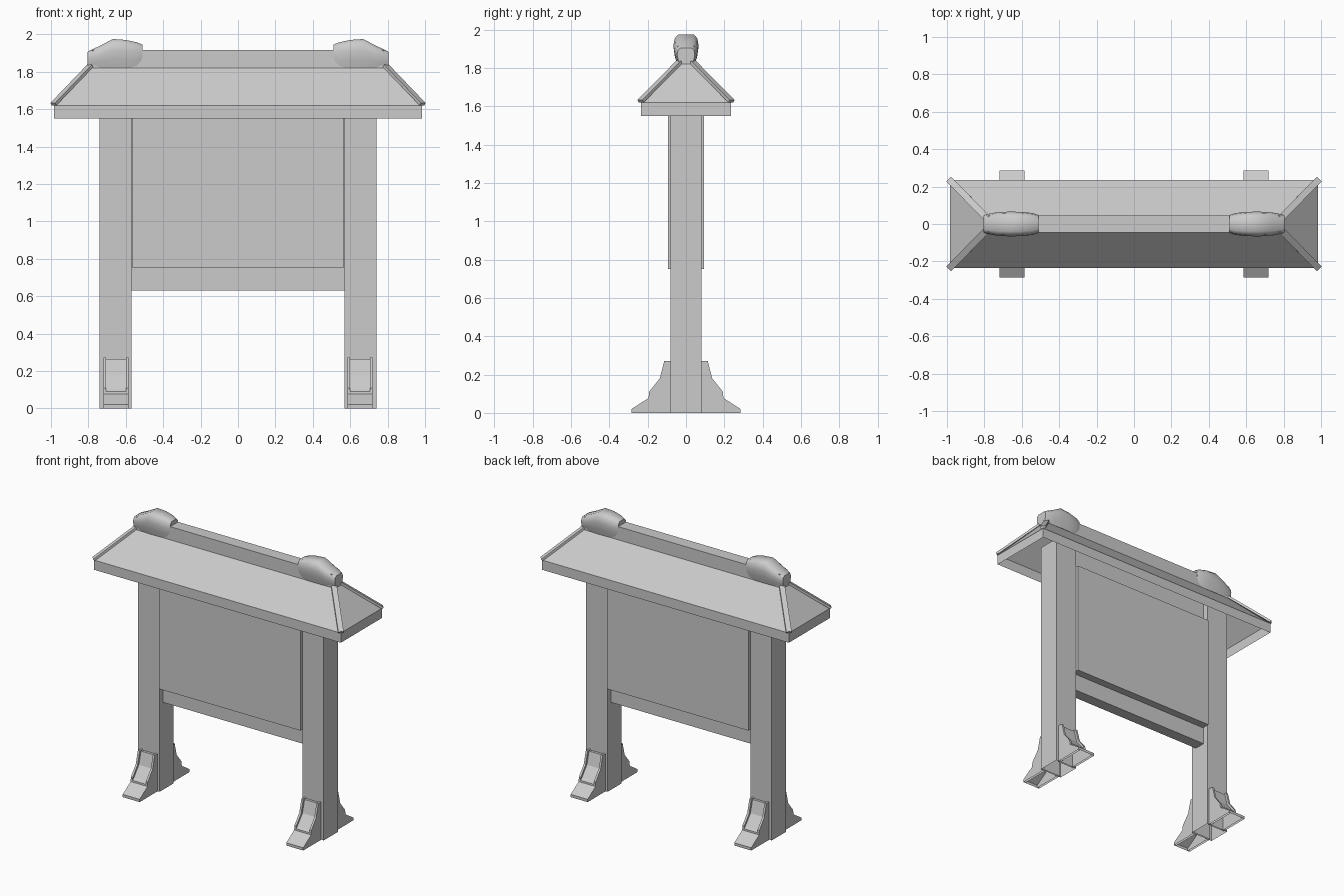
import bpy, bmesh, math
from mathutils import Vector

default = bpy.data.objects.get("Cube")
if default:
    bpy.data.objects.remove(default, do_unlink=True)

grey = bpy.data.materials.new("plain_grey")
grey.use_nodes = True
GREY = (0.6, 0.6, 0.6, 1)
grey.diffuse_color = GREY
grey.node_tree.nodes["Principled BSDF"].inputs["Base Color"].default_value = GREY


def finish(name, bm, open_bottom=False):
    """Turn a bmesh into a named object, optionally without its base faces."""
    bmesh.ops.recalc_face_normals(bm, faces=bm.faces)
    if open_bottom:
        low = min(v.co.z for v in bm.verts)
        base = [f for f in bm.faces if all(v.co.z < low + 0.001 for v in f.verts)]
        bmesh.ops.delete(bm, geom=base, context='FACES')
    mesh = bpy.data.meshes.new(name)
    bm.to_mesh(mesh)
    bm.free()
    mesh.materials.append(grey)
    ob = bpy.data.objects.new(name, mesh)
    bpy.context.collection.objects.link(ob)
    return ob


def loft(name, rings, caps=True, open_bottom=False):
    """Skin a list of equally long point rings."""
    bm = bmesh.new()
    loops = [[bm.verts.new(p) for p in ring] for ring in rings]
    n = len(loops[0])
    for a, b in zip(loops, loops[1:]):
        for i in range(n):
            j = (i + 1) % n
            bm.faces.new((a[i], a[j], b[j], b[i]))
    if caps:
        bm.faces.new(loops[0])
        bm.faces.new(loops[-1])
    return finish(name, bm, open_bottom)


def rect(hx, hy, z, cx=0):
    return [(cx - hx, -hy, z), (cx + hx, -hy, z), (cx + hx, hy, z), (cx - hx, hy, z)]


def box(name, hx, hy, z0, z1, cx=0, open_bottom=False):
    return loft(name, [rect(hx, hy, z0, cx), rect(hx, hy, z1, cx)], True, open_bottom)


def extrude_x(name, profile, x0, x1, sy):
    return loft(name, [[(x, sy * y, z) for y, z in profile] for x in (x0, x1)],
                True, True)


# Notice board: thin core with a thicker panel on it
box("board_core", 0.57, 0.04, 0.63, 1.72)
box("board_panel", 0.565, 0.095, 0.75, 1.55)

# Roof: hollow skirt with four hipped slopes
loft("roof", [rect(0.985, 0.235, 1.55), rect(0.985, 0.235, 1.62),
              rect(0.80, 0.045, 1.82)], caps=False)
box("ridge_beam", 0.78, 0.045, 1.80, 1.915)

# Foot bracket outlines: cheeks, and the recessed web between them
cheek = [(0.07, 0), (0.285, 0), (0.285, 0.02), (0.195, 0.078), (0.193, 0.11),
         (0.137, 0.18), (0.113, 0.272), (0.07, 0.272)]
web = [(0.07, 0), (0.285, 0), (0.285, 0.02), (0.195, 0.078), (0.194, 0.09),
       (0.178, 0.105), (0.122, 0.175), (0.098, 0.265), (0.07, 0.265)]

# Finial sections along the ridge: distance from centre, half width, top height
finial = [(0.51, 0.047, 1.945), (0.54, 0.058, 1.957), (0.60, 0.065, 1.97),
          (0.67, 0.066, 1.975), (0.735, 0.062, 1.94), (0.79, 0.052, 1.915),
          (0.805, 0.046, 1.905)]


def finial_ring(x, w, top):
    h = top - 1.82
    half = [(0.72, 0), (0.9, 0.3), (1, 0.62), (0.9, 0.87), (0.6, 1)]
    right = [(x, w * a, 1.82 + h * b) for a, b in half]
    return right + [(px, -py, pz) for px, py, pz in reversed(right)]


for side, s in (("left", 1), ("right", -1)):
    box(side + "_post", 0.085, 0.08, 0, 1.70, s * 0.655, True)

    cap = loft(side + "_finial", [finial_ring(s * x, w, t) for x, w, t in finial])
    bpy.ops.object.select_all(action='DESELECT')
    cap.select_set(True)
    bpy.context.view_layer.objects.active = cap
    bpy.ops.object.shade_smooth_by_angle(angle=math.radians(50))

    for end, e in (("front", -1), ("back", 1)):
        tag = end + "_" + side
        extrude_x(tag + "_foot_web", web, s * 0.60, s * 0.705, e)
        extrude_x(tag + "_foot_inner_cheek", cheek, s * 0.585, s * 0.60, e)
        extrude_x(tag + "_foot_outer_cheek", cheek, s * 0.705, s * 0.72, e)

        # Hip strip laid along the roof corner
        low = Vector((s * 0.987, e * 0.237, 1.627))
        high = Vector((s * 0.79, e * 0.035, 1.832))
        across = Vector((s, -e, 0)).normalized() * 0.018
        up = Vector((s * 0.4, e * 0.4, 0.8)).normalized() * 0.008
        loft(tag + "_hip_strip", [[p + across + up, p - across + up,
                                   p - across - up, p + across - up]
                                  for p in (low, high)])
